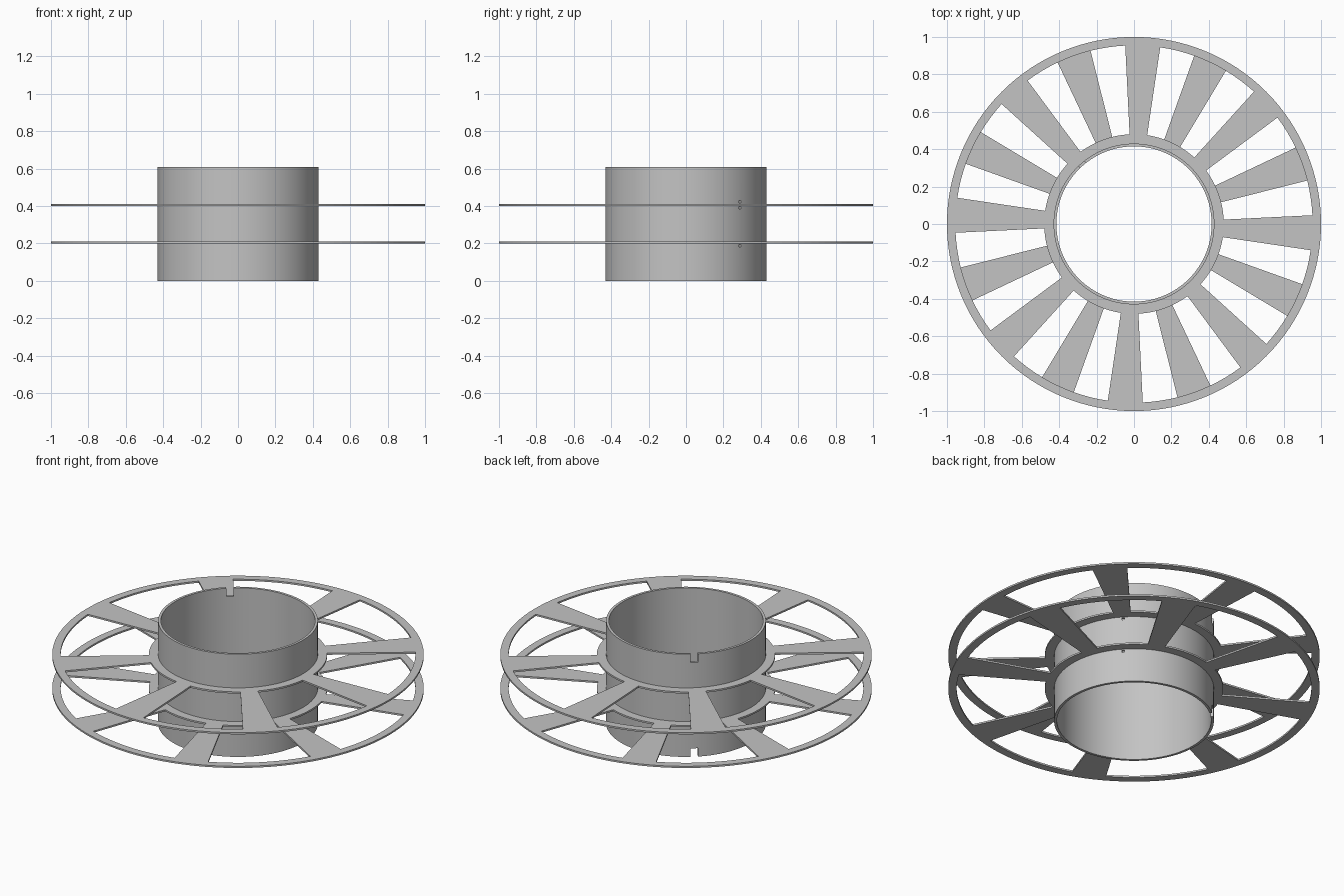
import bpy, bmesh, math

if "Cube" in bpy.data.objects:
    bpy.data.objects.remove(bpy.data.objects["Cube"])

SEG = 128
STEP = 2 * math.pi / SEG

grey = bpy.data.materials.new("light_grey")
grey.diffuse_color = (0.55, 0.55, 0.55, 1)
grey.use_nodes = True
grey.node_tree.nodes["Principled BSDF"].inputs["Base Color"].default_value = grey.diffuse_color


def add_object(name, bm, material=grey):
    mesh = bpy.data.meshes.new(name)
    bm.normal_update()
    bm.to_mesh(mesh)
    bm.free()
    obj = bpy.data.objects.new(name, mesh)
    bpy.context.collection.objects.link(obj)
    if material:
        mesh.materials.append(material)
    return obj


def ring_points(bm, radius, z):
    return [bm.verts.new((radius * math.cos(i * STEP), radius * math.sin(i * STEP), z))
            for i in range(SEG)]


def make_tube(name, r_out, r_in, height):
    """Open tube made by sweeping a rectangular wall section around z."""
    bm = bmesh.new()
    rings = [ring_points(bm, r, z) for r, z in
             ((r_out, 0), (r_out, height), (r_in, height), (r_in, 0))]
    for a, b in zip(rings, rings[1:] + rings[:1]):
        for i in range(SEG):
            j = (i + 1) % SEG
            bm.faces.new((a[i], a[j], b[j], b[i]))
    bmesh.ops.recalc_face_normals(bm, faces=bm.faces)
    return add_object(name, bm)


def make_flange(name, z, shift):
    """Thin wheel: inner ring, eight spokes and outer rim."""
    bm = bmesh.new()
    rings = [ring_points(bm, r, z) for r in (0.425, 0.48, 0.955, 1.0)]
    for band, (a, b) in enumerate(zip(rings, rings[1:])):
        for i in range(SEG):
            is_spoke = (i + 3 - shift) % 16 < 4
            if band != 1 or is_spoke:
                j = (i + 1) % SEG
                bm.faces.new((a[i], b[i], b[j], a[j]))
    obj = add_object(name, bm)
    mod = obj.modifiers.new("thickness", 'SOLIDIFY')
    mod.thickness = 0.01
    mod.offset = 1
    return obj


def cut_box(target, angle, z, width, height):
    """Cut a radial rectangular opening through the tube wall."""
    bm = bmesh.new()
    bmesh.ops.create_cube(bm, size=1)
    for v in bm.verts:
        v.co.x *= 0.1
        v.co.y *= width
        v.co.z *= height
    cutter = add_object("opening_cutter", bm, None)
    a = math.radians(angle)
    cutter.location = (0.423 * math.cos(a), 0.423 * math.sin(a), z)
    cutter.rotation_euler.z = a
    cutter.hide_render = True
    mod = target.modifiers.new("opening", 'BOOLEAN')
    mod.operation = 'DIFFERENCE'
    mod.solver = 'EXACT'
    mod.object = cutter
    bpy.ops.object.select_all(action='DESELECT')
    bpy.context.view_layer.objects.active = target
    target.select_set(True)
    bpy.ops.object.modifier_apply(modifier=mod.name)
    bpy.data.objects.remove(cutter)


# Hub tube with a notch in each end
hub = make_tube("hub_tube", 0.43, 0.415, 0.61)
for z in (0.0, 0.61):
    cut_box(hub, 131, z, 0.04, 0.1)

# Small wire holes next to the flanges
for z in (0.188, 0.390, 0.422):
    cut_box(hub, 42.2, z, 0.014, 0.014)

bpy.ops.object.shade_smooth_by_angle(angle=math.radians(30))

# Two spoked flanges, staggered by half a spoke spacing
make_flange("lower_flange", 0.20, 8)
make_flange("upper_flange", 0.40, 0)
